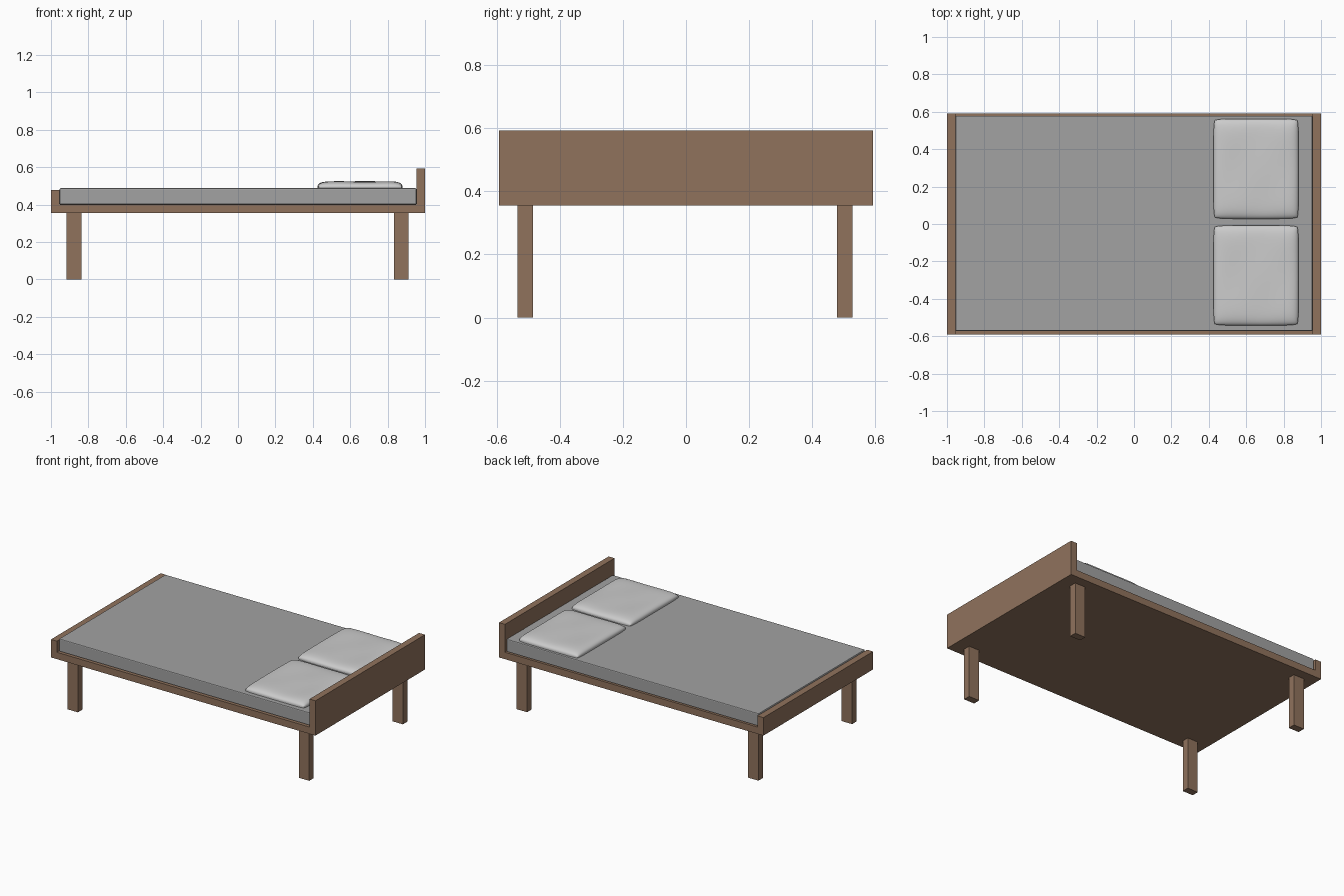
import bpy, bmesh, math

if "Cube" in bpy.data.objects:
    bpy.data.objects.remove(bpy.data.objects["Cube"])


def material(name, rgb):
    m = bpy.data.materials.new(name)
    m.diffuse_color = (*rgb, 1)
    m.use_nodes = True
    m.node_tree.nodes["Principled BSDF"].inputs["Base Color"].default_value = m.diffuse_color
    return m


wood = material("brown wood", (0.28, 0.17, 0.108))
fabric = material("grey fabric", (0.36, 0.36, 0.36))
linen = material("light linen", (0.60, 0.60, 0.60))


def finish(name, bm, mat):
    bmesh.ops.recalc_face_normals(bm, faces=bm.faces)
    me = bpy.data.meshes.new(name)
    bm.to_mesh(me)
    bm.free()
    me.materials.append(mat)
    ob = bpy.data.objects.new(name, me)
    bpy.context.collection.objects.link(ob)
    return ob


def box(name, x, y, z, mat):
    bm = bmesh.new()
    bmesh.ops.create_cube(bm, size=1)
    for v in bm.verts:
        v.co = [r[0] if c < 0 else r[1] for c, r in zip(v.co, (x, y, z))]
    return finish(name, bm, mat)


def pillow(name, x, y, z0, z1):
    # Closed cushion: soft domed top, flat underside, rounded rim
    bm = bmesh.new()
    bmesh.ops.create_grid(bm, x_segments=32, y_segments=32, size=1)
    cx, cy = sum(x) / 2, sum(y) / 2
    hx, hy = (x[1] - x[0]) / 2, (y[1] - y[0]) / 2
    rim = 0.010
    geo = bmesh.ops.extrude_face_region(bm, geom=bm.faces[:])
    top = {v for v in geo["geom"] if isinstance(v, bmesh.types.BMVert)}
    for v in bm.verts:
        u, w = math.sin(v.co.x * math.pi / 2), math.sin(v.co.y * math.pi / 2)
        # soft rounding of the corners in plan
        k = 1 - 0.03 * (abs(u) * abs(w)) ** 8
        z = z0
        if v in top:
            dome = max(0, (1 - abs(u) ** 10) * (1 - abs(w) ** 8)) ** 0.5
            wrinkle = 0.0015 * math.sin(5 * u + 1) * math.cos(4 * w)
            z = z0 + rim + (z1 - z0 - rim - 0.0015 + wrinkle) * dome
        v.co = (cx + u * hx * k, cy + w * hy * k, z)
    ob = finish(name, bm, linen)
    bpy.context.view_layer.objects.active = ob
    ob.select_set(True)
    bpy.ops.object.shade_smooth_by_angle(angle=math.radians(60))
    ob.select_set(False)


# Frame: base slab with foot and head boards
W = 0.592
box("bed_base", (-0.955, 0.955), (-W, W), (0.355, 0.402), wood)
box("footboard", (-1, -0.955), (-W, W), (0.355, 0.478), wood)
box("headboard", (0.955, 1), (-W, W), (0.355, 0.593), wood)

# Legs
for xn, x in (("foot", (-0.917, -0.838)), ("head", (0.833, 0.912))):
    for yn, y in (("front", (-0.533, -0.485)), ("back", (0.478, 0.527))):
        box(f"{yn}_{xn}_leg", x, y, (0, 0.356), wood)

# Mattress with slightly rounded vertical and lower edges
mattress = box("mattress", (-0.954, 0.954), (-0.572, 0.578), (0.401, 0.488), fabric)
bev = mattress.modifiers.new("soft_edges", "BEVEL")
bev.width = 0.006
bev.segments = 2

# Pillows
pillow("back_pillow", (0.425, 0.88), (0.028, 0.562), 0.486, 0.526)
pillow("front_pillow", (0.425, 0.88), (-0.542, -0.008), 0.486, 0.526)
